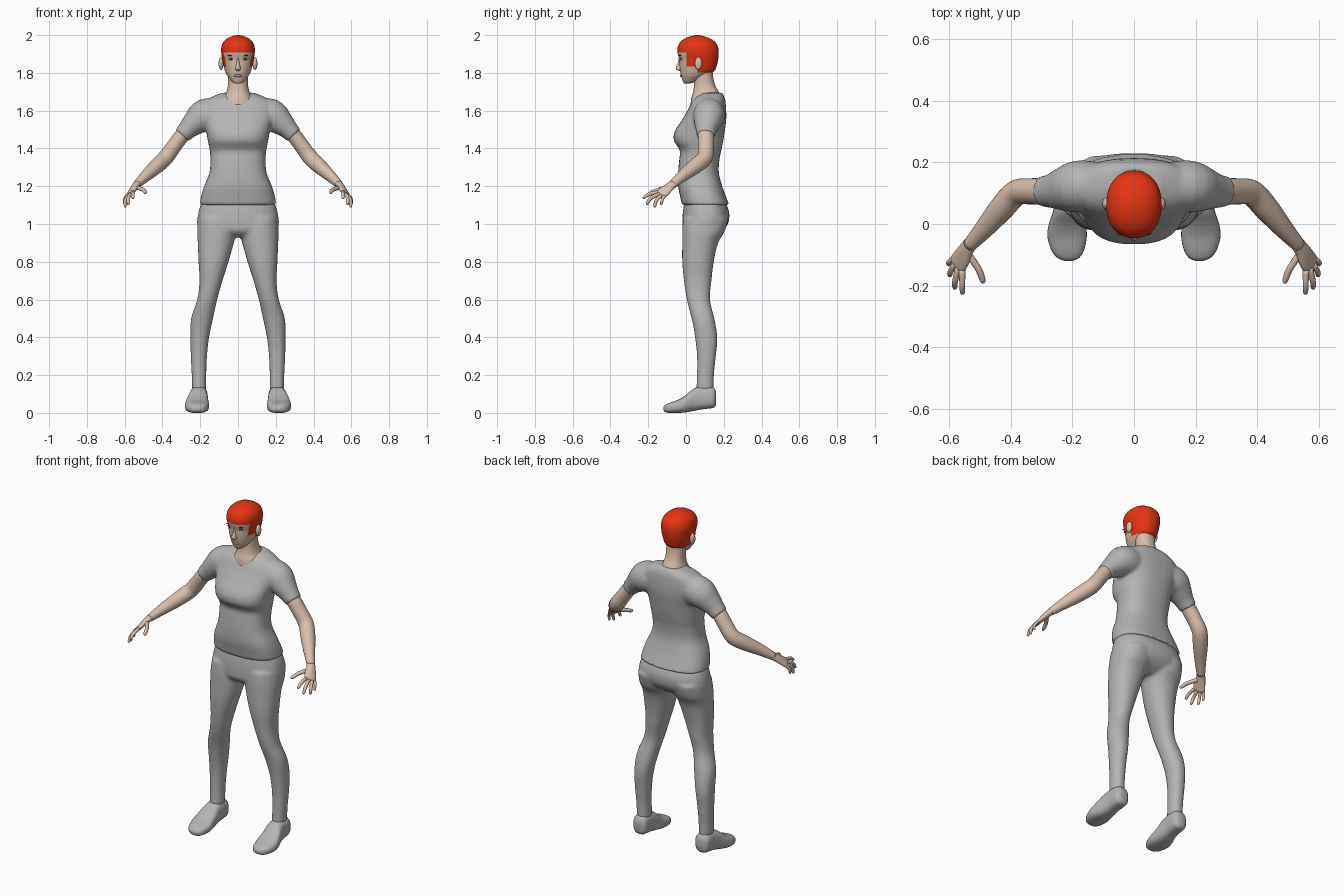
import bpy, bmesh, math
from mathutils import Vector as V


def material(name, rgb):
    m = bpy.data.materials.new(name)
    m.diffuse_color = (*rgb, 1)
    return m


GREY = material("grey_cloth", (0.46, 0.46, 0.46))
SKIN = material("skin", (0.70, 0.52, 0.41))
RED = material("red_hair", (0.78, 0.035, 0.006))
WHITE = material("eye_white", (0.62, 0.62, 0.62))
DARK = material("dark_brow", (0.07, 0.05, 0.045))
LIP = material("lip", (0.47, 0.28, 0.23))


def dense(rows, k):
    """Smoothly interpolate rows of numbers (Catmull-Rom)."""
    out = []
    for i in range(len(rows) - 1):
        p0, p1, p2, p3 = (rows[max(i - 1, 0)], rows[i], rows[i + 1],
                          rows[min(i + 2, len(rows) - 1)])
        for j in range(k):
            t = j / k
            out.append([0.5 * (2 * b + (c - a) * t + (2 * a - 5 * b + 4 * c - d) * t * t
                               + (3 * b - a - 3 * c + d) * t ** 3)
                        for a, b, c, d in zip(p0, p1, p2, p3)])
    return out + [list(rows[-1])]


def ring(c, u, v, n, p):
    """Superellipse ring around c with half axes u and v."""
    pts = []
    for i in range(n):
        a = 2 * math.pi * i / n
        s, q = math.sin(a), math.cos(a)
        pts.append(c + u * math.copysign(abs(q) ** (2 / p), q)
                   + v * math.copysign(abs(s) ** (2 / p), s))
    return pts


def skin_rings(bm, rings):
    rows = [[bm.verts.new(p) for p in r] for r in rings]
    n = len(rows[0])
    for a, b in zip(rows, rows[1:]):
        for i in range(n):
            bm.faces.new((a[i], a[(i + 1) % n], b[(i + 1) % n], b[i]))
    bm.faces.new(rows[0][::-1])
    bm.faces.new(rows[-1])


def stack(bm, rows, n=32, p=2.2, k=4):
    """Loft of level rows (z, x0, x1, y0, y1)."""
    skin_rings(bm, [ring(V(((x0 + x1) / 2, (y0 + y1) / 2, z)), V(((x1 - x0) / 2, 0, 0)),
                         V((0, (y1 - y0) / 2, 0)), n, p)
                    for z, x0, x1, y0, y1 in dense(rows, k)])


def tube(bm, rows, ref=(0, 1, 0), n=16, p=2, k=4):
    """Loft along a path of rows (x, y, z, radius along ref, other radius)."""
    rows = dense(rows, k)
    rings = []
    for i, r in enumerate(rows):
        t = (V(rows[min(i + 1, len(rows) - 1)][:3]) - V(rows[max(i - 1, 0)][:3])).normalized()
        u = V(ref)
        u = (u - t * u.dot(t)).normalized()
        rings.append(ring(V(r[:3]), u * r[3], t.cross(u) * r[4], n, p))
    skin_rings(bm, rings)


def sym(rows):
    return [(z, -w, w, a, b) for z, w, a, b in rows]


def finish(bm, name, mats, mirror=False, remesh=False):
    bmesh.ops.recalc_face_normals(bm, faces=bm.faces)
    me = bpy.data.meshes.new(name)
    bm.to_mesh(me)
    bm.free()
    for m in mats:
        me.materials.append(m)
    for f in me.polygons:
        f.use_smooth = True
    ob = bpy.data.objects.new(name, me)
    bpy.context.collection.objects.link(ob)
    if mirror:
        ob.modifiers.new("mirror", 'MIRROR').use_mirror_merge = False
    if remesh:
        r = ob.modifiers.new("blend", 'REMESH')
        r.mode, r.voxel_size, r.use_smooth_shade = 'VOXEL', 0.009, True
        s = ob.modifiers.new("soften", 'SMOOTH')
        s.factor, s.iterations = 0.5, 5
    return ob


def blob(name, c, size, mat, mirror=True):
    bm = bmesh.new()
    bmesh.ops.create_uvsphere(bm, u_segments=16, v_segments=10, radius=1)
    for v in bm.verts:
        v.co = V(c) + V((v.co.x * size[0], v.co.y * size[1], v.co.z * size[2]))
    finish(bm, name, [mat], mirror)


# Shirt: torso and sleeves blended together
bm = bmesh.new()
stack(bm, sym([
    (1.1, .203, -.022, .23), (1.15, .195, -.032, .21), (1.2, .18, -.042, .192),
    (1.27, .152, -.042, .174), (1.34, .146, -.036, .177), (1.39, .15, -.033, .187),
    (1.44, .16, -.064, .197), (1.49, .168, -.06, .205), (1.55, .185, -.022, .213),
    (1.6, .195, .008, .213), (1.64, .185, .028, .21), (1.67, .145, .05, .205),
    (1.695, .085, .085, .19)]), p=2.5)
for s in (1, -1):
    tube(bm, [(s * x, y, z, a, b) for x, y, z, a, b in [
        (.08, .125, 1.585, .07, .08), (.175, .122, 1.575, .085, .088),
        (.235, .112, 1.53, .069, .066), (.27, .107, 1.497, .055, .052),
        (.298, .105, 1.468, .05, .046)]], n=24)
finish(bm, "shirt", [GREY], remesh=True)

# Trousers: pelvis and legs blended together
bm = bmesh.new()
stack(bm, sym([
    (1.13, .185, -.005, .2), (1.09, .202, -.013, .22), (1.05, .212, -.018, .23),
    (1.0, .216, -.02, .222), (.96, .195, -.015, .19), (.93, .09, .02, .14)]), p=2.4)
for s in (1, -1):
    stack(bm, [(z, s * a, s * b, c, d) for z, a, b, c, d in [
        (1.03, .01, .21, -.015, .225), (.96, .008, .216, -.02, .205),
        (.9, .022, .213, -.02, .17), (.8, .05, .209, -.02, .147),
        (.7, .082, .204, -.011, .135), (.6, .11, .216, .004, .127),
        (.5, .132, .248, .03, .15), (.4, .153, .252, .048, .166),
        (.3, .164, .25, .058, .158), (.2, .168, .245, .058, .148),
        (.12, .168, .243, .054, .146)]])
finish(bm, "trousers", [GREY], remesh=True)

# Shoes: lofted from toe to heel
bm = bmesh.new()
shoe = dense([  # y, x centre, half width, bottom, top
    (-.12, .212, .012, .015, .03), (-.11, .213, .035, .004, .042),
    (-.085, .215, .053, 0, .054), (-.04, .217, .064, 0, .07),
    (0, .216, .06, .003, .095), (.04, .211, .052, .01, .128),
    (.08, .208, .047, .018, .14), (.12, .207, .046, .023, .14),
    (.148, .206, .04, .028, .132), (.16, .206, .022, .045, .11)], 4)
skin_rings(bm, [ring(V((x, y, (a + b) / 2)), V((w, 0, 0)), V((0, 0, (b - a) / 2)), 28, 2.7)
                for y, x, w, a, b in shoe])
finish(bm, "shoes", [GREY], mirror=True)

# Arms
bm = bmesh.new()
tube(bm, [(.25, .107, 1.515, .04, .04), (.295, .105, 1.47, .043, .04),
          (.34, .106, 1.41, .042, .04), (.383, .1, 1.352, .042, .042),
          (.43, .05, 1.307, .041, .04), (.485, -.015, 1.257, .032, .031),
          (.535, -.07, 1.21, .023, .021)], n=24)
finish(bm, "arms", [SKIN], mirror=True)

# Hands: flattened palm plus five fingers
bm = bmesh.new()
across = (.035, .055, -.02)
tube(bm, [(.527, -.06, 1.218, .023, .02), (.545, -.085, 1.198, .027, .018),
          (.56, -.112, 1.176, .034, .015), (.573, -.132, 1.157, .034, .012),
          (.577, -.139, 1.151, .024, .006)], ref=across, n=20)
for base, mid, tip, r in [
        ((.54, -.095, 1.195), (.505, -.145, 1.182), (.487, -.192, 1.165), .011),
        ((.557, -.15, 1.168), (.557, -.195, 1.158), (.556, -.228, 1.135), .0095),
        ((.57, -.142, 1.158), (.58, -.185, 1.138), (.581, -.21, 1.102), .0095),
        ((.582, -.13, 1.152), (.596, -.157, 1.125), (.597, -.167, 1.088), .009),
        ((.589, -.114, 1.148), (.601, -.125, 1.13), (.6, -.132, 1.1), .008)]:
    tube(bm, [(*base, r * 1.1, r * 1.1), (*mid, r, r),
              (*(V(mid).lerp(V(tip), .8)), r * .85, r * .85), (*tip, r * .25, r * .25)],
         ref=across, n=10, k=3)
finish(bm, "hands", [SKIN], mirror=True)

# Neck
bm = bmesh.new()
stack(bm, sym([
    (1.63, .095, .024, .185), (1.665, .08, .028, .186), (1.695, .063, .037, .176),
    (1.73, .054, .042, .157), (1.77, .053, .045, .145), (1.82, .055, .05, .14)]))
finish(bm, "neck", [SKIN])

# Head: cut along the hairline, hair faces chosen by position
bm = bmesh.new()
stack(bm, sym([
    (1.744, .015, -.008, .02), (1.75, .028, -.014, .045), (1.765, .042, -.02, .075),
    (1.785, .057, -.026, .11), (1.81, .069, -.031, .15), (1.84, .077, -.034, .163),
    (1.87, .083, -.035, .17), (1.9, .088, -.044, .173), (1.93, .089, -.045, .171),
    (1.96, .08, -.033, .158), (1.982, .058, -.006, .128), (1.995, .03, .028, .092),
    (2.0, .006, .053, .067)]), n=48)
for co, no in [((0, 0, 1.907), (0, 0, 1)), ((0, .003, 0), (0, 1, 0)), ((0, .06, 0), (0, 1, 0)),
               ((0, 0, 1.835), (0, 0, 1)), ((0, 0, 1.803), (0, 0, 1))]:
    bmesh.ops.bisect_plane(bm, geom=bm.verts[:] + bm.edges[:] + bm.faces[:],
                           plane_co=co, plane_no=no)
for f in bm.faces:
    c = f.calc_center_median()
    hair = c.z > 1.907 or (c.y > .003 and c.z > 1.835) or (c.y > .06 and c.z > 1.803)
    f.material_index = int(hair)
finish(bm, "head", [SKIN, RED])

# Facial features
bm = bmesh.new()
stack(bm, sym([
    (1.882, .006, -.037, -.01), (1.855, .008, -.043, -.01), (1.83, .013, -.054, -.01),
    (1.817, .014, -.05, -.01), (1.811, .007, -.036, -.01)]), n=16)
finish(bm, "nose", [SKIN])
blob("ears", (.09, .066, 1.85), (.013, .02, .034), SKIN)
blob("eyes", (.035, -.0225, 1.872), (.0145, .009, .006), WHITE)
blob("irises", (.035, -.029, 1.872), (.005, .004, .005), DARK)
blob("eyelashes", (.035, -.0265, 1.8785), (.016, .0065, .0018), DARK)
blob("eyebrows", (.037, -.031, 1.892), (.02, .006, .0025), DARK)
blob("lips", (0, -.025, 1.785), (.022, .007, .007), LIP, mirror=False)
